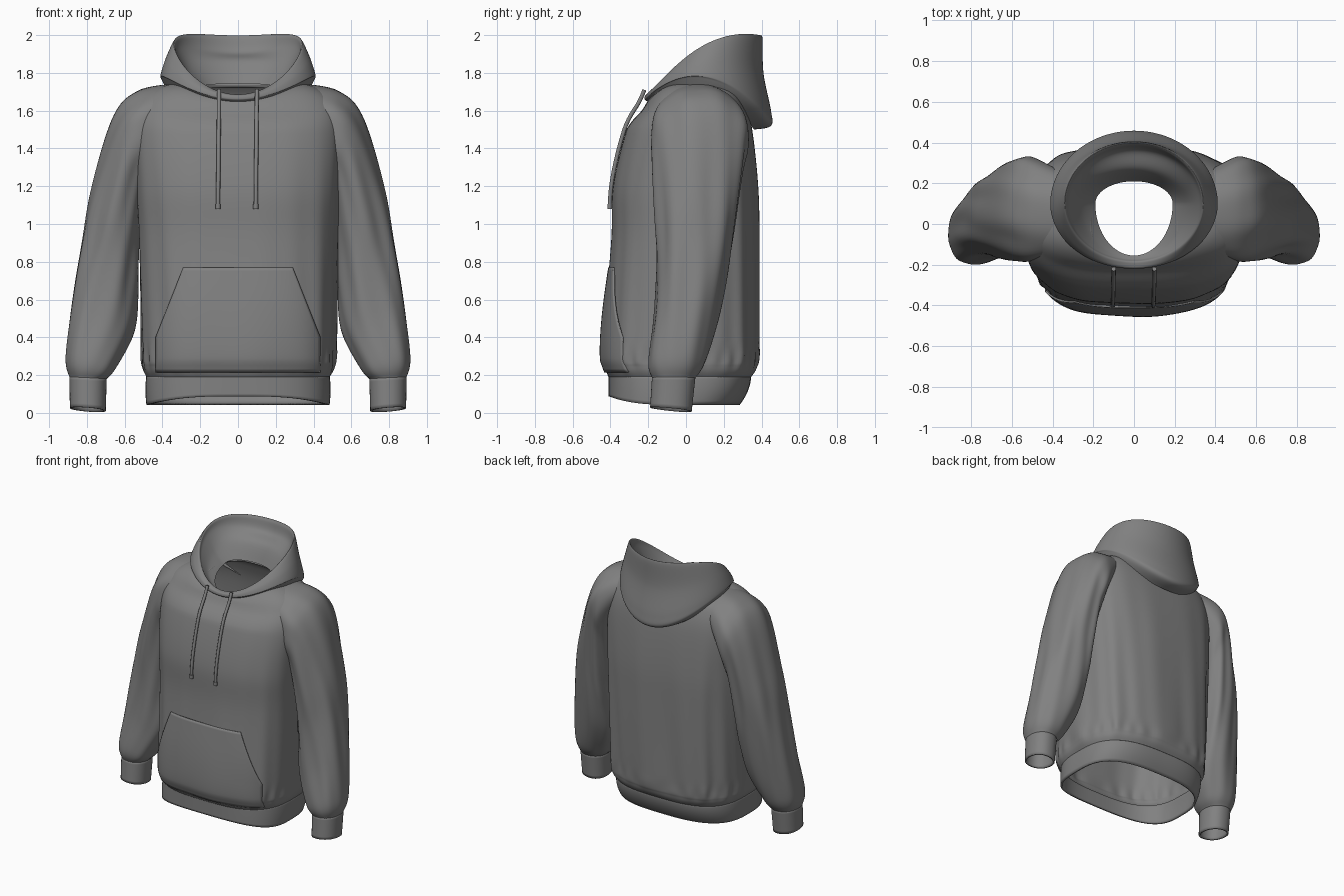
import bpy, bmesh
from math import sin, cos, pi, copysign
from mathutils import Vector

if "Cube" in bpy.data.objects:
    bpy.data.objects.remove(bpy.data.objects["Cube"])

fabric = bpy.data.materials.new("grey_fabric")
fabric.use_nodes = True
GREY = (0.22, 0.22, 0.22, 1)
fabric.diffuse_color = GREY
fabric.node_tree.nodes["Principled BSDF"].inputs["Base Color"].default_value = GREY


def spline(rows, t):
    """Smooth interpolation through rows, t from 0 to 1."""
    last = len(rows) - 1
    s = min(max(t, 0), 1) * last
    i = min(int(s), last - 1)
    f = s - i
    before, start, end, after = (Vector(rows[min(max(k, 0), last)]) for k in range(i - 1, i + 3))
    slope_in, slope_out = (end - before) / 2, (after - start) / 2
    ease = f * f * (3 - 2 * f)
    return start.lerp(end, ease) + slope_in * f * (1 - f) ** 2 - slope_out * f * f * (1 - f)


def finish(obj, thickness=0):
    """Link the object, give it the fabric, a cloth thickness and smooth shading."""
    bpy.context.collection.objects.link(obj)
    obj.data.materials.append(fabric)
    if thickness:
        cloth = obj.modifiers.new("cloth", "SOLIDIFY")
        cloth.thickness = thickness
        cloth.offset = -1
    if obj.type == "MESH":
        bpy.ops.object.select_all(action="DESELECT")
        obj.select_set(True)
        bpy.context.view_layer.objects.active = obj
        bpy.ops.object.shade_smooth_by_angle(angle=0.9)


def sheet(name, point, across, along, closed=True, thickness=0):
    """Sheet of quads through point(u, v); closed joins it into a tube."""
    bm = bmesh.new()
    columns = across if closed else across + 1
    rows = [[bm.verts.new(point(i / across, j / along)) for i in range(columns)]
            for j in range(along + 1)]
    for low, high in zip(rows, rows[1:]):
        for i in range(across):
            k = (i + 1) % columns
            bm.faces.new((low[i], low[k], high[k], high[i]))
    bmesh.ops.recalc_face_normals(bm, faces=bm.faces)
    mesh = bpy.data.meshes.new(name)
    bm.to_mesh(mesh)
    bm.free()
    finish(bpy.data.objects.new(name, mesh), thickness)


def power(value, roundness):
    return copysign(abs(value) ** (2 / roundness), value)


ROUNDNESS = 2.9


def ring(half, front, back, angle):
    """Point on a rounded rectangle outline of the body."""
    x = half * power(cos(angle), ROUNDNESS)
    y = (front + back) / 2 + (back - front) / 2 * power(sin(angle), ROUNDNESS)
    return x, y


# Torso: height, half width, front depth, back depth
TORSO = [
    (.19, .485, -.41, .345), (.24, .505, -.43, .37), (.35, .51, -.44, .38),
    (.9, .525, -.395, .385), (1.2, .54, -.385, .38), (1.5, .55, -.315, .35),
    (1.65, .51, -.235, .31), (1.72, .42, -.205, .27), (1.745, .31, -.185, .235),
    (1.73, .21, -.165, .215)]


def torso_point(u, v):
    z, half, front, back = spline(TORSO, v)
    angle = u * 2 * pi
    x, y = ring(half, front, back, angle)
    # soft vertical folds, strongest low down and across the back
    fade = max(0, 1 - z / 1.7) * min(1, (z - .19) * 8)
    fold = .011 * sin(9 * angle + 1.5 * sin(2 * z)) + .007 * sin(17 * angle + 2 * z)
    if sin(angle) < 0:
        fold /= 2
    # gathers where the cloth meets the hem
    fold += .009 * sin(26 * angle) * max(0, 1 - abs(z - .27) / .09)
    scale = 1 + 2 * fold * fade
    # neckline dips at the front
    dip = .08 * max(0, -sin(angle)) ** 2 * max(0, z - 1.5) / .24
    return x * scale, y * scale, z - dip


sheet("torso", torso_point, 160, 90, thickness=.012)


# Ribbed hem band, its lower edge lifted at the front
def hem_point(u, v):
    angle = u * 2 * pi
    x, y = ring(.485 + .02 * v * (1 - v), -.41, .345 - .06 * v * v, angle)
    bottom = .043 + .045 * max(0, -sin(angle)) ** 2
    return x, y, .2 + (bottom - .2) * v


sheet("hem_band", hem_point, 128, 8, thickness=.015)


def front_y(x, z):
    """Depth of the torso front at x and z."""
    low, high = 0, .85
    for _ in range(24):
        middle = (low + high) / 2
        if spline(TORSO, middle)[0] < z:
            low = middle
        else:
            high = middle
    _, half, front, back = spline(TORSO, low)
    bulge = max(0, 1 - abs(x / half) ** ROUNDNESS) ** (1 / ROUNDNESS)
    return (front + back) / 2 - (back - front) / 2 * bulge


# Front pocket: upright lower corners, slanted hand openings, straight top
def pocket_point(u, v):
    z = .215 + .555 * v
    half = .437 - .147 * max(0, (z - .4) / .37)
    x = half * (2 * u - 1)
    puff = .01 * sin(pi * v) + .004 * sin(14 * u) * (1 - v)
    return x, front_y(x, z) - .007 - puff, z


sheet("front_pocket", pocket_point, 60, 30, closed=False, thickness=.01)

# Sleeve: outer x and z, inner x and z, front depth, back depth
SLEEVE = [
    (.33, 1.745, .44, 1.4, -.15, .27), (.53, 1.705, .49, 1.23, -.185, .33),
    (.655, 1.57, .51, 1.1, -.175, .31), (.77, 1.2, .525, .84, -.16, .265),
    (.83, .9, .53, .65, -.155, .225), (.88, .6, .555, .43, -.17, .17),
    (.913, .3, .645, .24, -.2, .1), (.893, .19, .695, .18, -.18, .05)]
CUFF = [(.893, .195, .695, .185, -.18, .05), (.89, .025, .7, .01, -.19, .03)]


def tube(table, side, fold):
    """Tube through slanted oval rings, mirrored by side, with spiralling folds."""
    def point(u, v):
        outer_x, outer_z, inner_x, inner_z, front, back = spline(table, v)
        angle = u * 2 * pi
        wave = sin(5 * angle + 7 * v) + .8 * sin(9 * angle - 11 * v)
        scale = (1 + fold * sin(pi * v) * wave) / 2
        outward, rear = scale * power(cos(angle), 2.2), scale * power(sin(angle), 2.2)
        x = (outer_x + inner_x) / 2 + (outer_x - inner_x) * outward
        y = (front + back) / 2 + (back - front) * rear
        z = (outer_z + inner_z) / 2 + (outer_z - inner_z) * outward
        tilt = .024 * rear * max(0, 1 - z / .2)
        return side * x, y, max(0, z - tilt)
    return point


for side, label in ((1, "left"), (-1, "right")):
    sheet(label + "_sleeve", tube(SLEEVE, side, .028), 64, 70)
    sheet(label + "_cuff", tube(CUFF, side, 0), 48, 6, thickness=.012)

# Hood rings from the neck hole over the rim to the tucked edge:
# half width, front and back depth, then height at front, side and back
HOOD = [
    (.19, -.155, .21, 1.65, 1.72, 1.74), (.26, -.165, .27, 1.66, 1.8, 1.86),
    (.32, -.175, .36, 1.67, 1.9, 1.91), (.335, -.185, .39, 1.685, 1.945, 1.985),
    (.35, -.2, .405, 1.685, 1.94, 1.98), (.385, -.215, .41, 1.68, 1.87, 1.8),
    (.41, -.22, .45, 1.665, 1.79, 1.6), (.405, -.215, .45, 1.655, 1.77, 1.52),
    (.38, -.19, .36, 1.64, 1.72, 1.5)]


def hood_point(u, v):
    half, front, back, front_z, side_z, back_z = spline(HOOD, v)
    angle = u * 2 * pi
    c = cos(angle)
    y = .1 + ((front if c > 0 else back) - .1) * abs(c)
    slope, bend = (front_z - back_z) / 2, (front_z + back_z) / 2 - side_z
    return half * sin(angle), y, side_z + slope * c + bend * c * c


sheet("hood", hood_point, 112, 64)


def cord(name, points, radius):
    curve = bpy.data.curves.new(name, "CURVE")
    curve.dimensions = "3D"
    curve.bevel_depth = radius
    curve.bevel_resolution = 3
    curve.use_fill_caps = True
    line = curve.splines.new("POLY")
    line.points.add(len(points) - 1)
    for knot, place in zip(line.points, points):
        knot.co = (*place, 1)
    line.use_smooth = True
    finish(bpy.data.objects.new(name, curve))


# Drawstrings hanging over the chest, each with a thicker tip
for side, label in ((1, "left"), (-1, "right")):
    path = []
    for i in range(25):
        z = 1.71 - .63 * i / 24
        x = side * .1 - .006 * i / 24
        path.append((x, front_y(x, z) - .012, z))
    cord(label + "_drawstring", path, .011)
    cord(label + "_drawstring_tip", path[-2:], .014)
